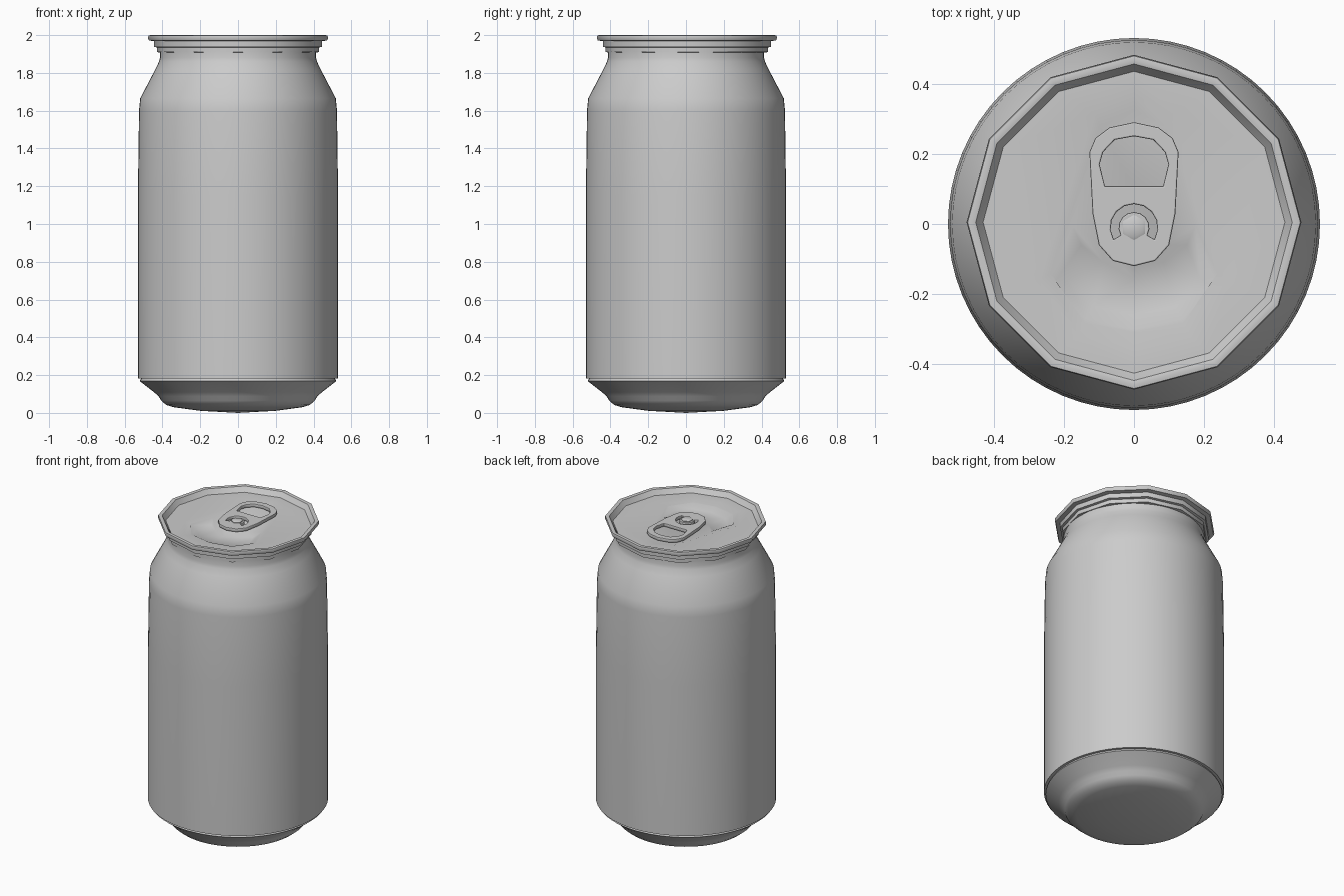
import bpy, bmesh, math
from mathutils import Vector

if "Cube" in bpy.data.objects:
    bpy.data.objects.remove(bpy.data.objects["Cube"])


def finish(bm, name, angle):
    me = bpy.data.meshes.new(name)
    bm.to_mesh(me)
    bm.free()
    ob = bpy.data.objects.new(name, me)
    bpy.context.collection.objects.link(ob)
    bpy.ops.object.select_all(action='DESELECT')
    ob.select_set(True)
    bpy.context.view_layer.objects.active = ob
    bpy.ops.object.shade_smooth_by_angle(angle=math.radians(angle))
    return ob


def lathe(name, profile, n, angle, cy=0.0):
    """Spin an (r, z) profile, listed bottom to top on the outside, around z."""
    bm = bmesh.new()
    rings = []
    for r, z in profile:
        if r == 0:
            rings.append([bm.verts.new((0, cy, z))] * n)
        else:
            rings.append([bm.verts.new((r * math.sin(2 * math.pi * i / n),
                                        cy - r * math.cos(2 * math.pi * i / n), z))
                          for i in range(n)])
    for a, b in zip(rings, rings[1:]):
        for i in range(n):
            j = (i + 1) % n
            bm.faces.new(list(dict.fromkeys((a[i], a[j], b[j], b[i]))))
    return finish(bm, name, angle)


def mirror(half):
    """Complete an outline whose right half runs from top to bottom."""
    return half + [(-x, y) for x, y in reversed(half) if abs(x) > 1e-6]


def plate(name, loops, z, thick, bevel):
    """Flat plate with holes, made from a filled 2D curve."""
    cu = bpy.data.curves.new(name, 'CURVE')
    cu.dimensions = '2D'
    cu.fill_mode = 'BOTH'
    cu.extrude = thick / 2 - bevel
    cu.bevel_depth = bevel
    cu.offset = -bevel
    cu.bevel_resolution = 1
    for pts in loops:
        sp = cu.splines.new('POLY')
        sp.points.add(len(pts) - 1)
        for p, (x, y) in zip(sp.points, pts):
            p.co = (x, y, 0, 1)
        sp.use_cyclic_u = True
    ob = bpy.data.objects.new(name, cu)
    ob.location.z = z
    bpy.context.collection.objects.link(ob)
    bpy.ops.object.select_all(action='DESELECT')
    ob.select_set(True)
    bpy.context.view_layer.objects.active = ob
    bpy.ops.object.convert(target='MESH')
    bpy.ops.object.shade_smooth_by_angle(angle=math.radians(40))


# Can wall with tapered shoulder and neck
lathe("can_body", [(0.513, 0.182), (0.53, 0.182), (0.53, 1.15), (0.524, 1.6), (0.518, 1.665),
                   (0.437, 1.82), (0.418, 1.86), (0.413, 1.88), (0.413, 1.915)], 64, 30)

# Bottom with a foot groove and a slight bulge
lathe("can_bottom", [(0, 0), (0.2, 0.011), (0.34, 0.03), (0.38, 0.042), (0.407, 0.065),
                     (0.42, 0.088), (0.445, 0.11), (0.52, 0.168), (0.513, 0.182)], 64, 50)

# Stepped twelve-sided rim
CY = 0.005
lathe("lid_rim", [(0.405, 1.907), (0.43, 1.91), (0.43, 1.935), (0.445, 1.938), (0.445, 1.968),
                  (0.472, 1.972), (0.477, 1.985), (0.474, 1.998), (0.463, 2.0), (0.451, 1.997),
                  (0.44, 1.98), (0.43, 1.966)], 12, 40, CY)

# Lid panel with a teardrop recess and a pressed-in mouth
bm = bmesh.new()


def ring(pts, z, scale=1.0, pivot=(0, 0)):
    vs = [bm.verts.new((pivot[0] + (x - pivot[0]) * scale,
                        pivot[1] + (y - pivot[1]) * scale, z)) for x, y in pts]
    return vs


def edges(vs):
    out = []
    for a, b in zip(vs, vs[1:] + vs[:1]):
        out.append(bm.edges.get((a, b)) or bm.edges.new((a, b)))
    return out


def fill(*loops):
    es = [e for l in loops for e in edges(l)]
    bmesh.ops.triangle_fill(bm, use_beauty=True, edges=es, normal=Vector((0, 0, 1)))


def wall(a, b):
    n = len(a)
    for i in range(n):
        bm.faces.new((a[i], a[(i + 1) % n], b[(i + 1) % n], b[i]))


circle = [(0.43 * math.sin(math.pi * i / 6), CY + 0.43 * math.cos(math.pi * i / 6))
          for i in range(12)]
drop = mirror([(0, 0.37), (0.11, 0.315), (0.27, -0.16), (0.16, -0.32), (0, -0.35)])
mouth = mirror([(0, -0.115), (0.09, -0.06), (0.175, -0.005), (0.23, -0.17), (0.14, -0.27),
                (0, -0.3)])
inner = mirror([(0, -0.155), (0.085, -0.11), (0.15, -0.06), (0.19, -0.16), (0.115, -0.235),
                (0, -0.26)])
d0 = ring(drop, 1.966)
d1 = ring(drop, 1.958, 0.88)
m0, m1 = ring(mouth, 1.958), ring(inner, 1.938)
fill(ring(circle, 1.966), d0)
wall(d0, d1)
fill(d1, m0)
wall(m0, m1)
fill(m1)
bmesh.ops.recalc_face_normals(bm, faces=bm.faces[:])
if sum(f.normal.z * f.calc_area() for f in bm.faces) < 0:
    bmesh.ops.reverse_faces(bm, faces=bm.faces[:])
finish(bm, "lid_panel", 40)

# Pull tab with finger hole and C-shaped slot round the rivet
tab = mirror([(0, 0.29), (0.07, 0.275), (0.11, 0.245), (0.127, 0.205), (0.118, 0.03),
              (0.1, -0.06), (0.06, -0.105), (0, -0.12)])
finger = mirror([(0, 0.25), (0.055, 0.24), (0.088, 0.205), (0.098, 0.17), (0.083, 0.108)])


def arc(r, a0, a1, n=10):
    return [(r * math.cos(math.radians(a0 + (a1 - a0) * i / n)),
             -0.01 + r * math.sin(math.radians(a0 + (a1 - a0) * i / n))) for i in range(n + 1)]


slot = arc(0.067, -30, 210) + arc(0.044, 210, -30)
plate("pull_tab", [tab, finger, slot], 1.975, 0.022, 0.004)

# Rivet holding the tab
lathe("tab_rivet", [(0.036, 1.958), (0.036, 1.99), (0.028, 1.994), (0, 1.994)], 6, 30, -0.01)
